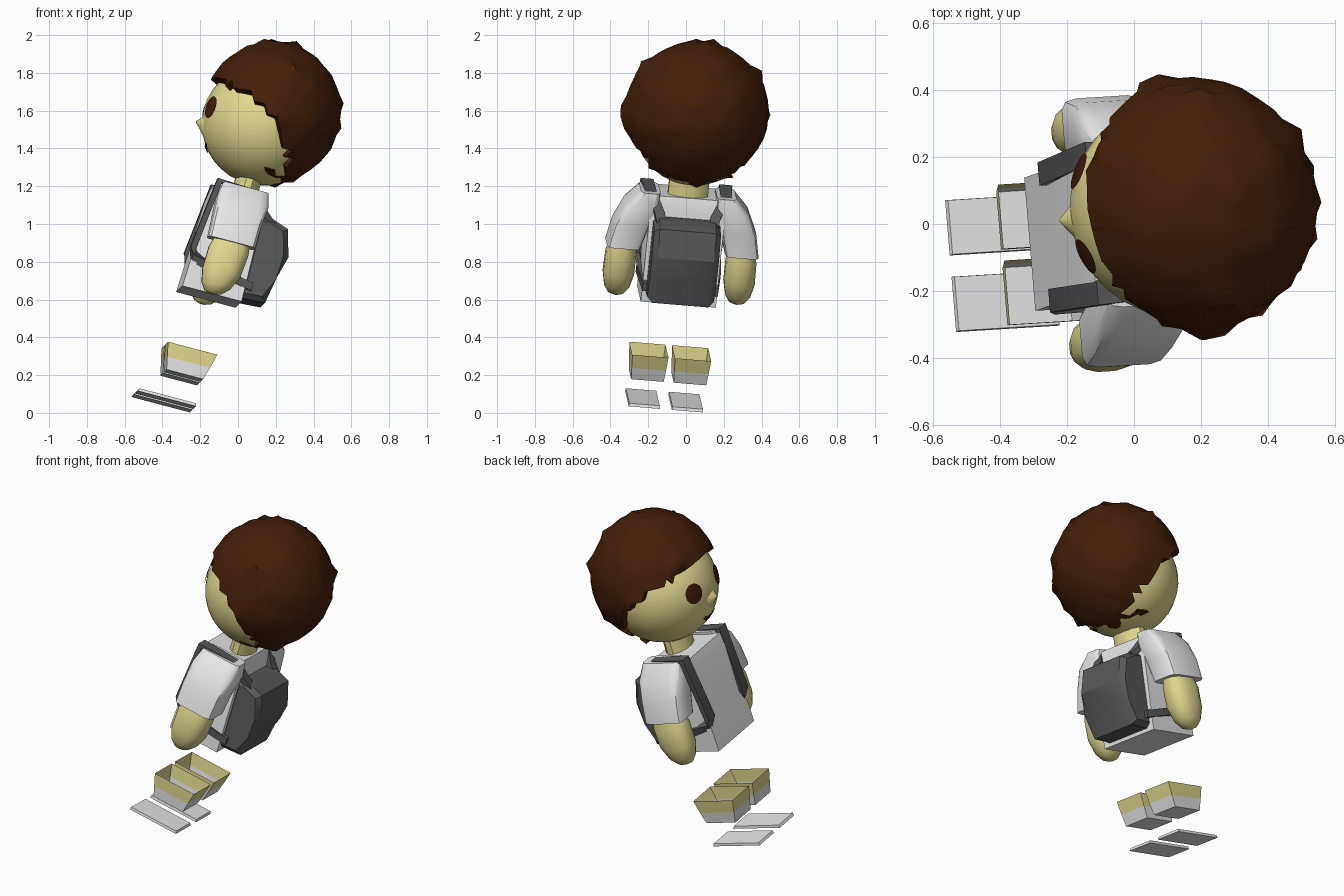
import bpy, bmesh, math, random
from mathutils import Vector, Matrix

if "Cube" in bpy.data.objects:
    bpy.data.objects.remove(bpy.data.objects["Cube"])

random.seed(4)
# Body frame: x = backwards, y = sideways, z = up along the leaning body
B = Vector((0.965, 0.06, -0.255)).normalized()
U = Vector((0.255, 0.10, 0.96))
U = (U - B * U.dot(B)).normalized()
L = U.cross(B)
FRAME = Matrix.Translation((-0.39, -0.115, 0.07)) @ Matrix((B, L, U)).transposed().to_4x4()


def mat(name, r, g, b):
    m = bpy.data.materials.new(name)
    m.diffuse_color = (r, g, b, 1)
    m.use_nodes = True
    m.node_tree.nodes["Principled BSDF"].inputs["Base Color"].default_value = m.diffuse_color
    return m


SKIN = mat("skin", 0.76, 0.70, 0.27)
CLOTH = mat("white cloth", 0.82, 0.82, 0.82)
GREY = mat("dark grey", 0.10, 0.10, 0.10)
HAIR = mat("brown hair", 0.055, 0.014, 0.003)
FACE = mat("dark red brown", 0.055, 0.011, 0.004)


def make(name, bm, mats, angle=35, fix=True):
    if fix:
        bmesh.ops.recalc_face_normals(bm, faces=bm.faces)
    bm.transform(FRAME)
    me = bpy.data.meshes.new(name)
    bm.to_mesh(me)
    bm.free()
    for m in mats:
        me.materials.append(m)
    ob = bpy.data.objects.new(name, me)
    bpy.context.collection.objects.link(ob)
    bpy.ops.object.select_all(action='DESELECT')
    ob.select_set(True)
    bpy.context.view_layer.objects.active = ob
    bpy.ops.object.shade_smooth_by_angle(angle=math.radians(angle))
    return ob


def ring(x0, x1, y0, y1, z, n=4, e=0.0):
    """Rounded rectangle around x0..x1, y0..y1; e = 0 gives square corners."""
    pts = []
    for i in range(n):
        t = (i + 0.5) * 2 * math.pi / n
        c, s = math.cos(t), math.sin(t)
        px = math.copysign(abs(c) ** e, c)
        py = math.copysign(abs(s) ** e, s)
        pts.append(Vector(((x0 + x1) / 2 + px * (x1 - x0) / 2,
                           (y0 + y1) / 2 + py * (y1 - y0) / 2, z)))
    return pts


def loft(rings, side=1, first=True, last=True):
    bm = bmesh.new()
    vs = [[bm.verts.new((p.x, p.y * side, p.z)) for p in r] for r in rings]
    n = len(rings[0])
    for a, b in zip(vs, vs[1:]):
        for i in range(n):
            j = (i + 1) % n
            bm.faces.new((a[i], a[j], b[j], b[i]))
    if first:
        bm.faces.new(vs[0])
    if last:
        bm.faces.new(vs[-1])
    return bm


def strap(points, half_thick):
    """Flat band: each point has a position and a half-width vector."""
    rings = []
    for i, (p, w) in enumerate(points):
        p, w = Vector(p), Vector(w)
        t = Vector(points[min(i + 1, len(points) - 1)][0]) - Vector(points[max(i - 1, 0)][0])
        n = t.cross(w).normalized() * half_thick
        rings.append([p + w + n, p - w + n, p - w - n, p + w - n])
    return rings


# Torso
make("torso", loft([ring(-0.07, 0.255, -0.2, 0.2, 0.59),
                    ring(-0.045, 0.25, -0.2, 0.2, 1.08),
                    ring(-0.03, 0.22, -0.17, 0.17, 1.165)]), [CLOTH])
# Neck
make("neck", loft([ring(0.07, 0.21, -0.11, 0.11, 1.12, 12, 1),
                   ring(0.07, 0.21, -0.11, 0.11, 1.30, 12, 1)]), [SKIN])

for side, tag in ((1, "right"), (-1, "left")):
    # Foot plate
    make("foot_" + tag, loft([ring(-0.16, 0.16, 0.032, 0.198, -0.011),
                              ring(-0.155, 0.155, 0.034, 0.196, 0.005)], side), [CLOTH])
    # Lower leg: open-topped tub, skin above and sock below
    bm = loft([ring(-0.04, 0.16, 0.027, 0.2, 0.138),
               ring(-0.054, 0.18, 0.022, 0.205, 0.205),
               ring(-0.07, 0.2, 0.018, 0.21, 0.282)], side, last=False)
    for f in bm.faces:
        f.material_index = 1 if f.calc_center_median().z < 0.205 else 0
    make("lower_leg_" + tag, bm, [SKIN, CLOTH])
    # Sleeve
    make("sleeve_" + tag, loft([ring(-0.012, 0.245, 0.225, 0.405, 0.865, 12, 0.35),
                                ring(-0.015, 0.25, 0.19, 0.38, 0.99, 12, 0.35),
                                ring(-0.015, 0.265, 0.15, 0.33, 1.10, 12, 0.35),
                                ring(0.0, 0.25, 0.15, 0.255, 1.18, 12, 0.35)], side), [CLOTH])
    # Bare arm, tapering to a rounded hand
    make("arm_" + tag, loft([ring(0.03, 0.215, 0.255, 0.375, 0.90, 16, 0.8),
                             ring(0.005, 0.222, 0.238, 0.402, 0.82, 16, 0.8),
                             ring(0.0, 0.21, 0.238, 0.405, 0.70, 16, 0.8),
                             ring(0.015, 0.175, 0.255, 0.39, 0.625, 16, 0.9),
                             ring(0.04, 0.135, 0.28, 0.365, 0.587, 16, 1),
                             ring(0.07, 0.10, 0.31, 0.335, 0.575, 16, 1)], side), [SKIN], 60)
    # Shoulder strap running from pack top over the shoulder and back under the arm
    make("strap_" + tag, loft(strap([((0.33, 0.135, 1.02), (0, 0.025, 0)),
                                     ((0.26, 0.15, 1.08), (0, 0.027, 0)),
                                     ((0.20, 0.20, 1.165), (0, 0.03, 0)),
                                     ((-0.02, 0.21, 1.18), (0, 0.035, 0)),
                                     ((-0.065, 0.19, 0.80), (0, 0.035, 0)),
                                     ((-0.05, 0.20, 0.755), (0, 0.02, 0.02)),
                                     ((0.05, 0.21, 0.72), (0, 0, 0.022)),
                                     ((0.29, 0.185, 0.68), (0, 0, 0.022))], 0.016), side), [GREY])

# Backpack from a side profile
prof = [(0.23, 1.06), (0.30, 1.065), (0.40, 1.03), (0.44, 0.885), (0.405, 0.76), (0.38, 0.62), (0.23, 0.61)]
bm = loft([[Vector((x, y, z)) for x, z in prof] for y in (-0.178, 0.178)])
ends = [e for f in bm.faces if len(f.verts) == 7 for e in f.edges]
bmesh.ops.bevel(bm, geom=ends, offset=0.028, segments=1, affect='EDGES')
make("backpack", bm, [GREY], 30)

# Head
HC, HR = Vector((0.142, 0, 1.55)), 0.324
bm = bmesh.new()
bmesh.ops.create_uvsphere(bm, u_segments=32, v_segments=18, radius=HR, matrix=Matrix.Translation(HC))
make("head", bm, [SKIN], 60)
# Nose
bm = bmesh.new()
bmesh.ops.create_cone(bm, cap_ends=True, segments=12, radius1=0.09, radius2=0.002, depth=0.08,
                      matrix=Matrix.Translation((-0.167, -0.01, 1.472)) @ Matrix.Rotation(-math.pi / 2, 4, 'Y'))
make("nose", bm, [SKIN], 60)


def face_patch(name, y, z, ry, rz, bend=0.0):
    """Thin elliptical patch wrapped on the front of the head."""
    bm = bmesh.new()
    bmesh.ops.create_grid(bm, x_segments=8, y_segments=8, size=1)
    for v in bm.verts:
        a, b = v.co.x, v.co.y
        py = y + ry * a * math.sqrt(1 - b * b / 2)
        pz = z + rz * b * math.sqrt(1 - a * a / 2) + bend * a * a
        px = HC.x - math.sqrt((HR + 0.006) ** 2 - py * py - (pz - HC.z) ** 2)
        v.co = (px, py, pz)
    bmesh.ops.recalc_face_normals(bm, faces=bm.faces)
    if sum(f.normal.x for f in bm.faces) > 0:
        bmesh.ops.reverse_faces(bm, faces=bm.faces)
    make(name, bm, [FACE], 60, fix=False)


face_patch("eye_right", 0.128, 1.555, 0.052, 0.06)
face_patch("eye_left", -0.128, 1.555, 0.052, 0.06)
face_patch("mouth", 0, 1.345, 0.065, 0.016, 0.02)

# Hair: shaggy shell cut by a hairline, with its rim turned in to the head
CC = Vector((0.157, 0, 1.623))


def in_hair(p):
    if p.x > 0.31 or (p.x > 0.21 and p.z < 1.3):
        return True
    if p.x > 0.15:
        return p.z > 1.59 - 1.3 * (p.x - 0.15)
    return p.z > 1.59 + 0.42 * (0.15 - p.x)


bm = bmesh.new()
bmesh.ops.create_icosphere(bm, subdivisions=4, radius=1)
for v in bm.verts:
    d = v.co.normalized()
    r = 0.381 + random.uniform(-0.004, 0.004)
    if random.random() < 0.09:
        r += random.uniform(0.012, 0.028)
    if d.x < 0:  # the fringe lies closer to the forehead
        r *= 1 + 0.08 * d.x
    v.co = CC + d * r
bmesh.ops.delete(bm, geom=[f for f in bm.faces if not in_hair(f.calc_center_median())], context='FACES')
rim = [e for e in bm.edges if e.is_boundary]
new = bmesh.ops.extrude_edge_only(bm, edges=rim)["geom"]
for v in new:
    if isinstance(v, bmesh.types.BMVert):
        v.co = HC + (v.co - HC).normalized() * 0.30
make("hair", bm, [HAIR], 50)
